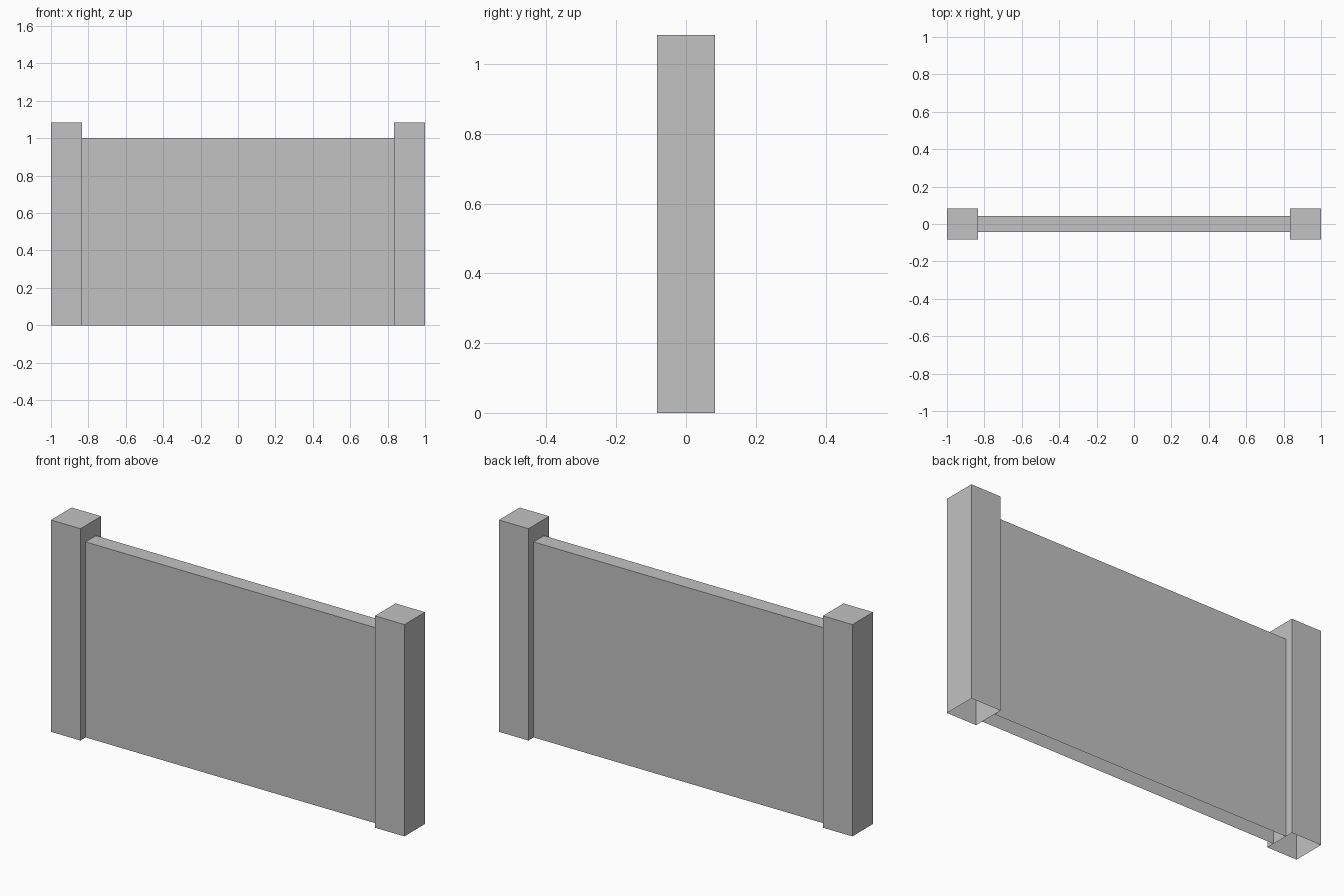
import bpy
import bmesh
from mathutils import Matrix, Vector

cube = bpy.data.objects.get("Cube")
if cube:
    bpy.data.objects.remove(cube, do_unlink=True)

UNIT = 1 / 12            # wall thickness; all sizes are multiples of it
POST = 2 * UNIT

grey = bpy.data.materials.new("plain_grey")
grey.use_nodes = True
colour = (0.54, 0.54, 0.54, 1)
grey.diffuse_color = colour
grey.node_tree.nodes["Principled BSDF"].inputs["Base Color"].default_value = colour


def open_box(name, x, size, open_ends=False):
    """Box standing on the ground, open underneath and optionally at both x ends."""
    bm = bmesh.new()
    centre = Vector((x, 0, size[2] / 2))
    bmesh.ops.create_cube(bm, size=1, matrix=Matrix.Translation(centre) @ Matrix.Diagonal((*size, 1)))
    bm.normal_update()
    removed = [f for f in bm.faces
               if f.normal.z < -0.5 or (open_ends and abs(f.normal.x) > 0.5)]
    bmesh.ops.delete(bm, geom=removed, context='FACES')
    mesh = bpy.data.meshes.new(name)
    bm.to_mesh(mesh)
    bm.free()
    mesh.materials.append(grey)
    obj = bpy.data.objects.new(name, mesh)
    bpy.context.collection.objects.link(obj)
    return obj


# End posts, slightly taller and thicker than the wall
for side, sign in (("left", 1), ("right", -1)):
    open_box(side + "_post", sign * (1 - POST / 2), (POST, POST, 13 * UNIT))

# Wall panel, closed at its ends by the posts
open_box("wall_panel", 0, (2 - 2 * POST, UNIT, 1), open_ends=True)
